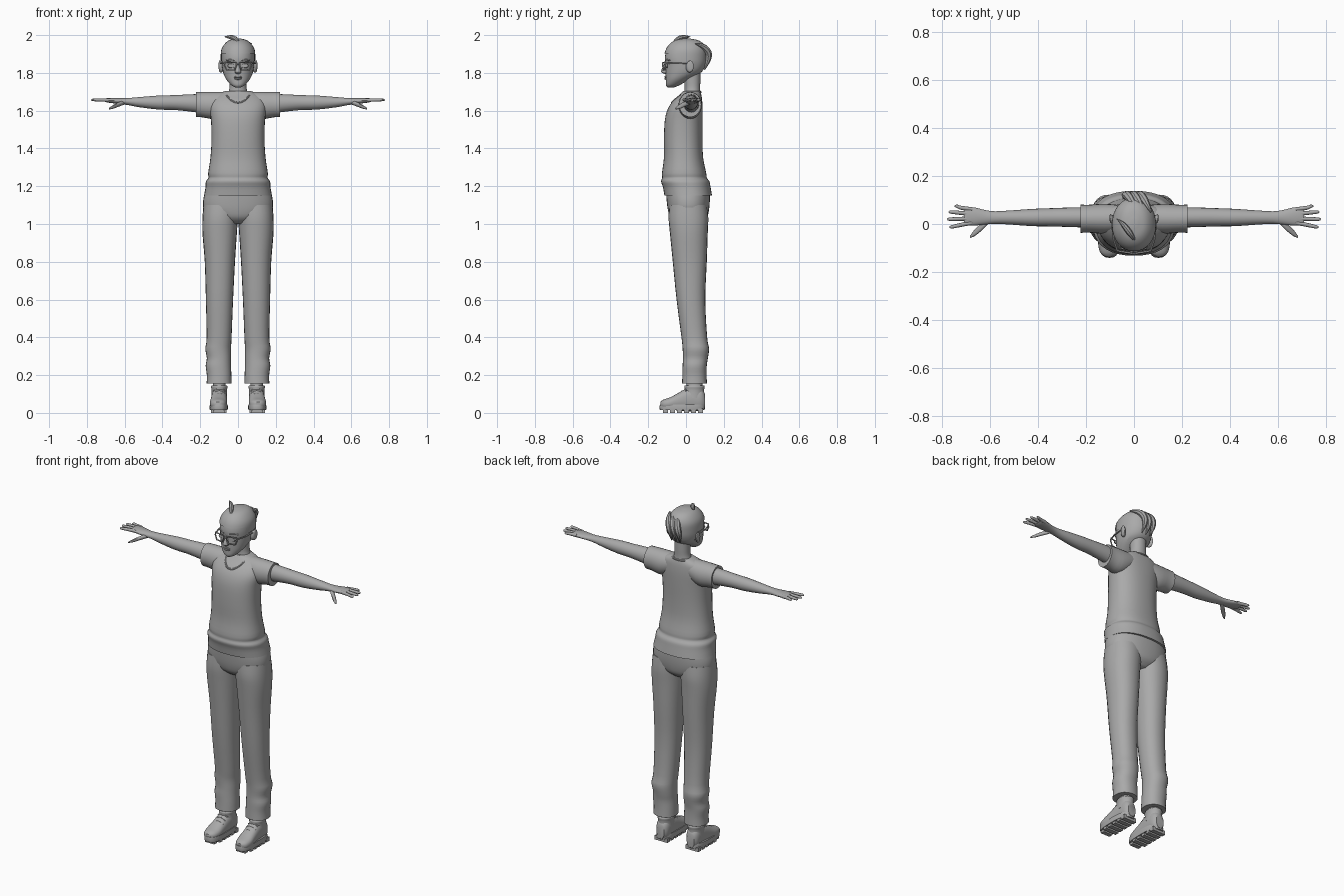
import bpy, bmesh, math
from mathutils import Vector

grey = bpy.data.materials.new("neutral_grey")
grey.diffuse_color = (0.4, 0.4, 0.4, 1)


def finish(name, bm):
    bmesh.ops.recalc_face_normals(bm, faces=bm.faces)
    me = bpy.data.meshes.new(name)
    bm.to_mesh(me)
    bm.free()
    me.materials.append(grey)
    ob = bpy.data.objects.new(name, me)
    bpy.context.collection.objects.link(ob)
    return ob


def smooth_rows(rows, steps):
    """Catmull-Rom interpolation of cross-section rows."""
    out = []
    for i in range(len(rows) - 1):
        q = [rows[max(0, min(len(rows) - 1, i + k))] for k in (-1, 0, 1, 2)]
        for s in range(steps):
            t = s / steps
            out.append([b + 0.5 * t * (c - a + t * (2*a - 5*b + 4*c - d + t * (3*(b - c) + d - a)))
                        for a, b, c, d in zip(*q)])
    return out + [list(rows[-1])]


def loft(name, axis, rows, n=24, p=2.0, side=1, steps=3, caps=True, keep=None):
    """Rows: position on axis, two centre values, two radii."""
    bm = bmesh.new()
    rings = []
    for pos, c1, c2, r1, r2 in smooth_rows(rows, steps):
        ring = []
        for k in range(n):
            a = 2 * math.pi * k / n
            u, v = [math.copysign(abs(f) ** (2 / p), f) for f in (math.cos(a), math.sin(a))]
            co = [c1 + r1 * u, c2 + r2 * v]
            co.insert("xyz".index(axis), pos)
            ring.append(bm.verts.new((co[0] * side, co[1], co[2])))
        rings.append(ring)
    for r, s in zip(rings, rings[1:]):
        for k in range(n):
            bm.faces.new((r[k], r[(k+1) % n], s[(k+1) % n], s[k]))
    if caps:
        bm.faces.new(rings[0])
        bm.faces.new(rings[-1])
    if keep:
        drop = [f for f in bm.faces if not keep(f.calc_center_median())]
        bmesh.ops.delete(bm, geom=drop, context='FACES')
    return finish(name, bm)


def box(name, c, s):
    bm = bmesh.new()
    bmesh.ops.create_cube(bm, size=1)
    for v in bm.verts:
        v.co = Vector(c) + Vector([a * b for a, b in zip(v.co, s)])
    return finish(name, bm)


def tube(name, pts, depth, radii=None, cyclic=False, poly=False):
    cu = bpy.data.curves.new(name, 'CURVE')
    cu.dimensions = '3D'
    cu.bevel_depth = depth
    cu.bevel_resolution = 2
    cu.resolution_u = 6
    cu.use_fill_caps = True
    sp = cu.splines.new('POLY' if poly else 'NURBS')
    sp.points.add(len(pts) - 1)
    for i, (pt, co) in enumerate(zip(sp.points, pts)):
        pt.co = (*co, 1)
        pt.radius = radii[i] if radii else 1
    sp.use_cyclic_u = cyclic
    if not poly:
        sp.order_u = 3
        sp.use_endpoint_u = not cyclic
    cu.materials.append(grey)
    ob = bpy.data.objects.new(name, cu)
    bpy.context.collection.objects.link(ob)
    return ob


# Shirt body with a folded hem
loft("shirt", 'z', [(1.15, 0, .012, .18, .126), (1.195, 0, .004, .172, .126), (1.225, 0, -.004, .17, .128),
                    (1.245, 0, -.008, .156, .118), (1.27, 0, -.01, .158, .117), (1.35, 0, -.013, .146, .104),
                    (1.45, 0, -.015, .14, .102), (1.55, 0, -.012, .143, .1), (1.61, 0, -.004, .15, .092),
                    (1.65, 0, .008, .145, .078), (1.68, 0, .022, .125, .06), (1.705, 0, .03, .065, .045)],
     n=36, p=2.3)
tube("neckline", [(.068, .03, 1.7), (.062, -.035, 1.68), (.025, -.075, 1.642), (-.025, -.075, 1.642),
                  (-.062, -.035, 1.68), (-.068, .03, 1.7), (-.04, .078, 1.698), (.04, .078, 1.698)],
     .005, cyclic=True)

# Trousers
loft("trouser_seat", 'z', [(1.0, 0, .015, .06, .06), (1.03, 0, .014, .13, .095), (1.07, 0, .013, .178, .108),
                           (1.12, 0, .012, .185, .114), (1.17, 0, .01, .175, .116)], n=32, p=2.3)

for s, tag in ((1, "left"), (-1, "right")):
    loft("trouser_leg_" + tag, 'z', [(.155, .1, .045, .066, .066), (.2, .1, .045, .065, .064),
         (.25, .104, .046, .067, .064), (.29, .101, .05, .064, .066), (.34, .105, .052, .068, .07),
         (.4, .1, .044, .066, .068), (.6, .098, .026, .072, .076), (.8, .096, .02, .08, .09),
         (.95, .097, .015, .091, .1), (1.03, .094, .013, .094, .105), (1.1, .085, .012, .098, .1)],
         side=s, p=2.2)

    # Sleeve and arm
    loft("sleeve_" + tag, 'x', [(.04, .024, 1.65, .052, .05), (.12, .022, 1.629, .062, .071),
         (.19, .022, 1.632, .058, .067), (.223, .022, 1.632, .059, .066)], side=s)
    loft("arm_" + tag, 'x', [(.2, .028, 1.638, .042, .05), (.26, .028, 1.641, .041, .045),
         (.34, .028, 1.643, .038, .039), (.42, .027, 1.643, .036, .037), (.52, .027, 1.645, .029, .027),
         (.58, .027, 1.648, .026, .019), (.62, .028, 1.65, .03, .016), (.66, .031, 1.653, .037, .014),
         (.695, .033, 1.655, .038, .011), (.708, .034, 1.656, .033, .007)], n=20, side=s)

    # Fingers and thumb
    for nm, y0, x1, y1 in (("index", .005, .769, -.012), ("middle", .023, .778, .02),
                           ("ring", .042, .772, .05), ("little", .061, .748, .074)):
        loft(f"{nm}_finger_{tag}", 'x', [(.675, y0, 1.655, .009, .01), (.72, (y0+y1)/2, 1.657, .0085, .009),
             (x1 - .01, y1, 1.657, .007, .007), (x1, y1, 1.657, .002, .002)], n=10, side=s)
    loft("thumb_" + tag, 'x', [(.6, .02, 1.645, .014, .012), (.635, -.012, 1.632, .016, .012),
         (.665, -.038, 1.618, .013, .009), (.683, -.054, 1.611, .004, .004)], n=12, side=s)

    # Shoe: sole, treads, upper, ankle collar, laces
    loft("shoe_sole_" + tag, 'z', [(.014, .102, -.02, .047, .118), (.03, .102, -.02, .049, .121),
         (.044, .102, -.02, .047, .118)], p=2.8, side=s, steps=1, n=28)
    for i in range(6):
        y = -.108 + i * .037
        box(f"sole_tread_{tag}_{i}", (.102 * s, y, .012), (.06 if i in (0,) else .084, .025, .024))
    loft("shoe_upper_" + tag, 'y', [(-.135, .106, .046, .016, .012), (-.12, .105, .046, .035, .024),
         (-.085, .104, .05, .045, .032), (-.045, .102, .058, .044, .045), (0, .1, .068, .042, .06),
         (.04, .099, .073, .041, .064), (.08, .099, .07, .038, .06), (.1, .099, .062, .025, .04)],
         p=2.4, side=s)
    loft("shoe_collar_" + tag, 'z', [(.08, .099, .042, .042, .056), (.12, .099, .044, .041, .052),
         (.138, .099, .045, .044, .054), (.146, .099, .045, .04, .05)], side=s)
    loft("ankle_" + tag, 'z', [(.13, .099, .045, .034, .042), (.2, .099, .045, .034, .042)], side=s)
    for i in range(4):
        y, z = -.065 + i * .02, .088 + i * .013
        tube(f"lace_{tag}_{i}", [(s * (.1 - .03), y + .006, z - .012), (s * .1, y, z + .012),
                                 (s * (.1 + .03), y + .006, z - .012)], .0045)

    # Ear, brow, eye
    loft("ear_" + tag, 'x', [(.078, .012, 1.83, .012, .022), (.09, .018, 1.832, .018, .03),
         (.099, .024, 1.836, .017, .029), (.102, .026, 1.838, .008, .016)], n=16, side=s)
    loft("eye_" + tag, 'y', [(-.106, .036, 1.838, .017, .01), (-.098, .036, 1.838, .02, .013)],
         n=14, side=s, steps=1)
    tube("eyebrow_" + tag, [(s * .016, -.108, 1.866), (s * .038, -.105, 1.872), (s * .062, -.085, 1.866)], .004)

    # Glasses rim and temple
    tube("glasses_rim_" + tag, [(s * .01, -.122, 1.855), (s * .068, -.112, 1.857), (s * .072, -.11, 1.84),
         (s * .06, -.113, 1.815), (s * .02, -.121, 1.815), (s * .01, -.122, 1.835)], .004, cyclic=True, poly=True)
    tube("glasses_temple_" + tag, [(s * .07, -.111, 1.85), (s * .086, -.06, 1.85), (s * .092, .018, 1.852),
         (s * .092, .032, 1.835)], .004, poly=True)
tube("glasses_bridge", [(-.012, -.122, 1.847), (.012, -.122, 1.847)], .004, poly=True)

# Neck and head
loft("neck", 'z', [(1.64, 0, .035, .07, .045), (1.685, 0, .034, .055, .043), (1.72, 0, .034, .045, .041),
                   (1.76, 0, .033, .044, .043), (1.82, 0, .03, .045, .046)], p=2.1)
skull = [(1.722, 0, -.082, .012, .014), (1.735, 0, -.07, .036, .036), (1.765, 0, -.045, .062, .062),
         (1.8, 0, -.016, .078, .092), (1.84, 0, -.005, .085, .104), (1.88, 0, -.004, .087, .108),
         (1.92, 0, 0, .083, .102), (1.95, 0, .003, .066, .085), (1.97, 0, .004, .042, .055),
         (1.979, 0, .004, .008, .01)]
loft("head", 'z', skull, n=32, p=2.1, steps=4)


# Hair cap follows the skull above a stepped hairline
def hairline(c):
    return c.z > 1.903 or (c.y > -.05 and c.z > 1.862) or (c.y > .03 and c.z > 1.785)


cap = [(z + .003, x, y, rx + .005, ry + .005) for z, x, y, rx, ry in skull]
loft("hair_cap", 'z', cap, n=32, p=2.1, steps=4, keep=hairline)

# Front tuft and swept locks on the back
tube("hair_tuft", [(.002, -.065, 1.962), (-.012, -.045, 1.982), (-.03, -.02, 1.988), (-.05, .005, 1.99),
                   (-.072, .022, 1.992)], .013, [.5, .9, 1, .7, .1])
for i, dx in enumerate((-.04, -.012, .016)):
    tube(f"hair_lock_{i}", [(dx + .055, .05, 1.955), (dx + .035, .09, 1.945), (dx + .012, .122, 1.91),
                            (dx, .118, 1.865), (dx + .01, .098, 1.815)], .017, [.2, .9, 1.1, .9, .1])

# Nose and lips
loft("nose", 'z', [(1.795, 0, -.105, .008, .008), (1.803, 0, -.113, .017, .018), (1.815, 0, -.113, .014, .018),
                   (1.835, 0, -.107, .009, .014), (1.86, 0, -.1, .007, .01)], n=14)
for nm, z, r in (("upper_lip", 1.779, .0055), ("lower_lip", 1.769, .006)):
    tube(nm, [(-.026, -.096, 1.774), (-.012, -.109, z), (.012, -.109, z), (.026, -.096, 1.774)],
         r, [.3, 1, 1, .3])

# Convert curves and shade everything smoothly
bpy.ops.object.select_all(action='SELECT')
bpy.context.view_layer.objects.active = bpy.data.objects["shirt"]
bpy.ops.object.convert(target='MESH')
bpy.ops.object.select_all(action='SELECT')
bpy.ops.object.shade_smooth_by_angle(angle=math.radians(40))
